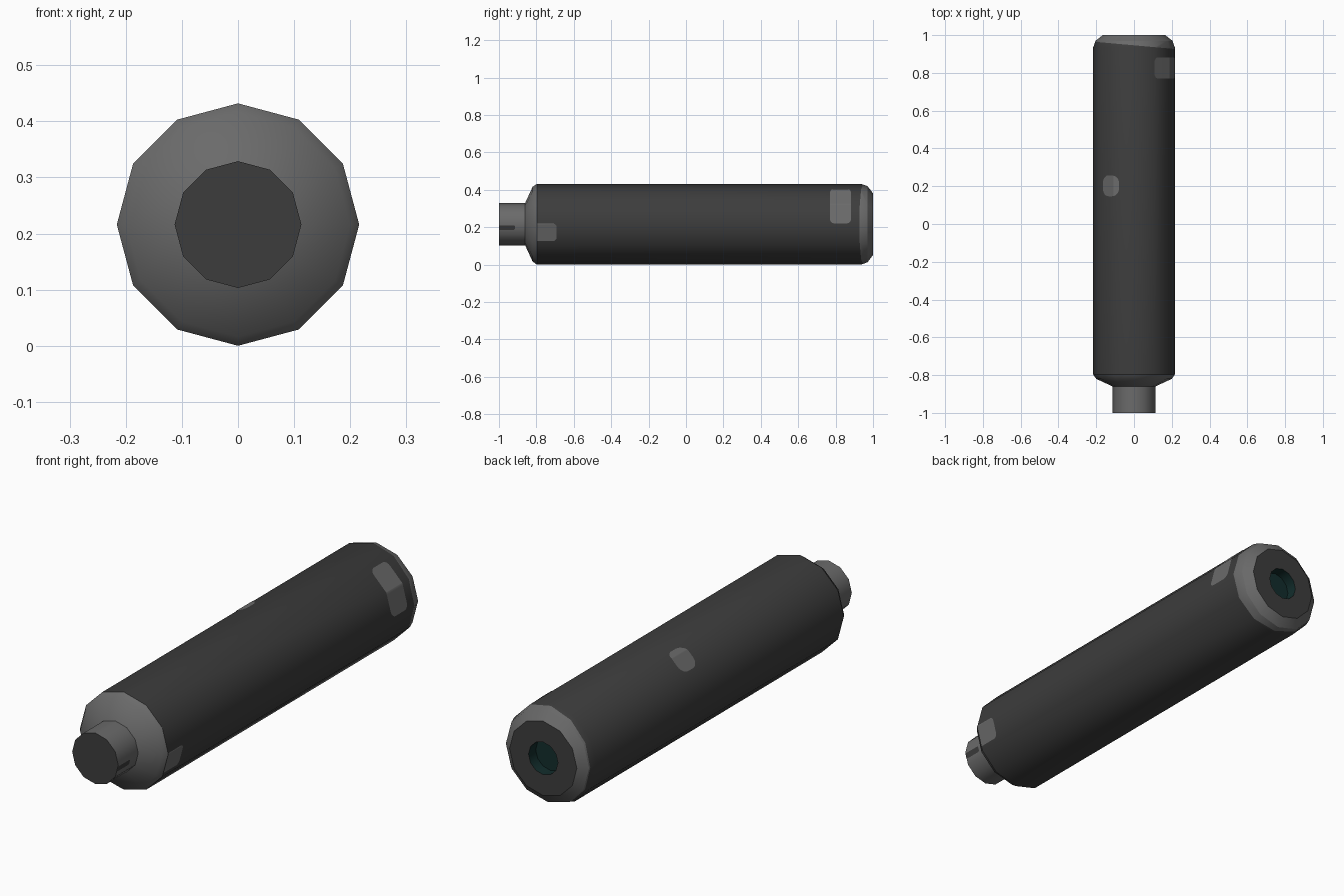
import bpy, bmesh, math
from mathutils import Vector

if "Cube" in bpy.data.objects:
    bpy.data.objects.remove(bpy.data.objects["Cube"])

R = 0.216          # body radius
ZC = R             # axis height
SIDES = 12


def material(name, colour):
    m = bpy.data.materials.new(name)
    m.diffuse_color = (*colour, 1.0)
    m.use_nodes = True
    m.node_tree.nodes["Principled BSDF"].inputs["Base Color"].default_value = m.diffuse_color
    return m


CHARCOAL = material("charcoal", (0.046, 0.046, 0.046))
GREY = material("mid_grey", (0.145, 0.145, 0.145))
TEAL = material("dark_teal", (0.006, 0.026, 0.025))


def finish(name, bm, mats, smooth_angle=31):
    me = bpy.data.meshes.new(name)
    bm.to_mesh(me)
    bm.free()
    for m in mats:
        me.materials.append(m)
    ob = bpy.data.objects.new(name, me)
    bpy.context.collection.objects.link(ob)
    bpy.ops.object.select_all(action='DESELECT')
    ob.select_set(True)
    bpy.context.view_layer.objects.active = ob
    bpy.ops.object.shade_smooth_by_angle(angle=math.radians(smooth_angle))
    return ob


def lathe(profile, cap_start=False, cap_end=False):
    """Sweep (y, radius) points round the long axis."""
    bm = bmesh.new()
    rings = []
    for y, r in profile:
        rings.append([bm.verts.new((r * math.cos(a), y, ZC + r * math.sin(a)))
                      for a in (i * math.tau / SIDES for i in range(SIDES))])
    for p, q in zip(rings, rings[1:]):
        for i in range(SIDES):
            j = (i + 1) % SIDES
            bm.faces.new((p[i], q[i], q[j], p[j]))
    if cap_start:
        bm.faces.new(rings[0])
    if cap_end:
        bm.faces.new(rings[-1][::-1])
    bm.normal_update()
    return bm


def surface_patch(name, mat, radius, a0, a1, y0, y1, corner, y_min=-9):
    """Thin rounded patch that follows the faceted tube."""
    bm = bmesh.new()
    n = 32
    angles = {a0 + (a1 - a0) * (1 - math.cos(math.pi * i / n)) / 2 for i in range(n + 1)}
    angles |= {float(k) for k in range(-360, 361, 30) if a0 < k < a1}
    half_arc = math.radians(a1 - a0) * radius / 2
    mid, half = (y0 + y1) / 2, (y1 - y0) / 2
    prev = None
    for a in sorted(angles):
        s = abs(math.radians(a - (a0 + a1) / 2)) * radius
        d = max(0.0, s - (half_arc - corner))
        h = half - corner + math.sqrt(max(0.0, corner ** 2 - d ** 2)) + 1e-4
        r = radius * math.cos(math.radians(15)) / math.cos(math.radians(a % 30 - 15)) + 0.0015
        x, z = r * math.cos(math.radians(a)), ZC + r * math.sin(math.radians(a))
        cur = (bm.verts.new((x, max(mid - h, y_min), z)), bm.verts.new((x, mid + h, z)))
        if prev:
            bm.faces.new((prev[0], prev[1], cur[1], cur[0]))
        prev = cur
    bm.normal_update()
    return finish(name, bm, [mat])


# Main tube with front cone, rear chamfers and rear face ring
bm = lathe([(-0.86, 0.113), (-0.82, 0.2), (-0.797, R), (0.935, R),
            (0.97, 0.204), (1.0, 0.165), (1.0, 0.072)])
# slanted colour line round the rear rim
line_co, line_no = Vector((0, 0.946, ZC)), Vector((0.09, 1, 0)).normalized()
bmesh.ops.bisect_plane(bm, geom=bm.verts[:] + bm.edges[:] + bm.faces[:],
                       plane_co=line_co, plane_no=line_no)
for f in bm.faces:
    c = f.calc_center_median()
    rear_rim = (c - line_co).dot(line_no) > 0 and c.y < 0.999
    f.material_index = 1 if c.y < -0.797 or rear_rim else 0
finish("body_tube", bm, [CHARCOAL, GREY])

# Front neck with dark end face
bm = lathe([(-1.0, 0.113), (-0.86, 0.113)], cap_start=True)
for f in bm.faces:
    f.material_index = 1 if f.normal.y < -0.9 else 0
finish("neck", bm, [GREY, CHARCOAL])

# Recessed rear lens
bm = lathe([(1.0, 0.072), (0.95, 0.072)], cap_end=True)
finish("rear_lens", bm, [TEAL])

# Painted patches
surface_patch("side_panel", GREY, R, 1, 60, 0.77, 0.882, 0.025)
surface_patch("front_tab", GREY, R, -25, 1, -0.90, -0.692, 0.02, y_min=-0.797)
surface_patch("top_button", GREY, R, 112, 141, 0.147, 0.257, 0.04)
surface_patch("neck_slot", CHARCOAL, 0.113, -16, -3, -1.1, -0.915, 0.008, y_min=-1.0)
